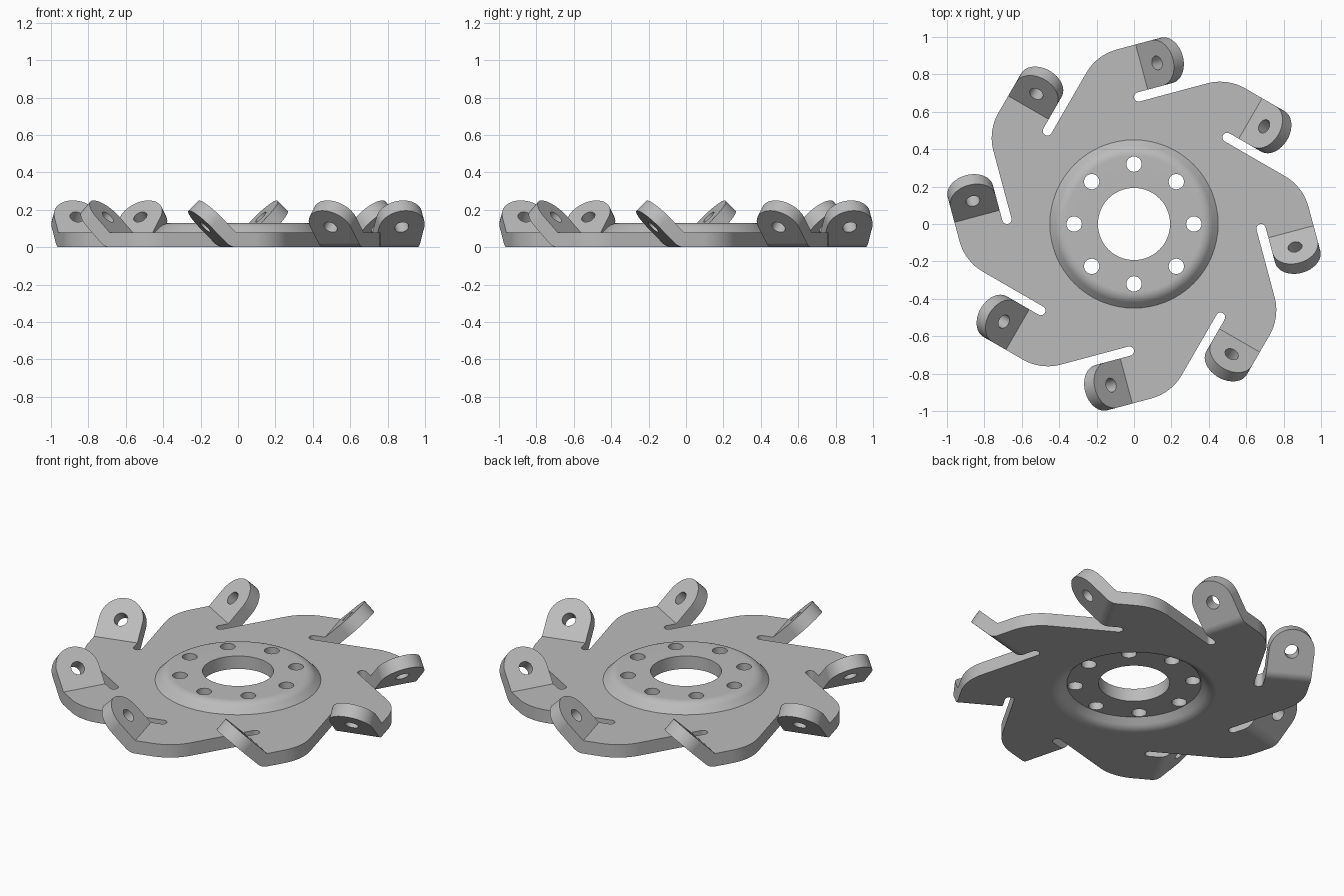
import bpy, bmesh
from math import sin, cos, tan, pi, radians
from mathutils import Matrix, Vector

cube = bpy.data.objects.get("Cube")
if cube:
    bpy.data.objects.remove(cube, do_unlink=True)

COUNT = 8
STEP = 2 * pi / COUNT
T = 0.0775                     # sheet thickness
TOP = 0.13                     # top of the raised hub
BEND = radians(45)
LEAN = radians(15)             # direction of the first tab
HINGE, MID, HALF = 0.257, 0.80, 0.125   # bend line, tab centre line, half width
TAB_LEN = (0.25 - T) / sin(BEND)
SLOT_R, SLOT_END, CORNER_R = 0.025, 0.20, 0.27
HUB_IN, HUB_OUT, BORE = 0.365, 0.45, 0.193

bm = bmesh.new()


def arc(cx, cy, r, a0, a1, n):
    return [(cx + r * cos(a0 + (a1 - a0) * i / n),
             cy + r * sin(a0 + (a1 - a0) * i / n)) for i in range(n + 1)]


def circle(cx, cy, r, n):
    return arc(cx, cy, r, 0, 2 * pi, n)[:-1]


def slab(loops, z0, z1, matrix=Matrix()):
    """Flat outline with holes, given thickness from z0 to z1."""
    levels = []
    normal = matrix.to_3x3() @ Vector((0, 0, 1))
    for z in (z0, z1):
        rings = [[bm.verts.new(matrix @ Vector((x, y, z))) for x, y in loop] for loop in loops]
        edges = [bm.edges.new((r[i - 1], r[i])) for r in rings for i in range(len(r))]
        bmesh.ops.triangle_fill(bm, use_beauty=True, edges=edges, normal=normal)
        levels.append(rings)
    for low, high in zip(*levels):
        for i in range(len(low)):
            bm.faces.new((low[i - 1], low[i], high[i], high[i - 1]))


def lathe(profile, n):
    """Closed (radius, z) profile turned about the z axis."""
    rings = [[bm.verts.new((r * cos(2 * pi * i / n), r * sin(2 * pi * i / n), z))
              for r, z in profile] for i in range(n)]
    for i in range(n):
        a, b = rings[i - 1], rings[i]
        for j in range(len(profile)):
            bm.faces.new((a[j - 1], b[j - 1], b[j], a[j]))


# Plate outline: one bend line, slot and rounded shoulder per sector
outer, inner = MID + HALF, MID - HALF
slot_mid = inner - SLOT_R
edge = slot_mid - SLOT_R
shoulder = (outer - edge * cos(STEP)) / sin(STEP) - CORNER_R * tan(STEP / 2)
sector = [(HINGE, outer), (HINGE, inner)]
sector += arc(SLOT_END, slot_mid, SLOT_R, pi / 2, 3 * pi / 2, 12)
sector += arc(shoulder, edge - CORNER_R, CORNER_R, pi / 2, pi / 2 - STEP, 14)

frames = [Matrix.Rotation(LEAN - STEP * k, 4, 'Z') for k in range(COUNT)]
outline = [(f @ Vector((u, v, 0))).xy for f in frames for u, v in sector]
slab([outline, circle(0, 0, HUB_OUT, 64)], 0, T)

# Raised hub: flat ring with bolt holes, and the stepped rim round it
bolts = [circle(0.32 * cos(STEP * k), 0.32 * sin(STEP * k), 0.041, 24) for k in range(COUNT)]
slab([circle(0, 0, HUB_IN, 64), circle(0, 0, BORE, 64)] + bolts, TOP - T, TOP)
rim = [(HUB_IN, TOP - T)]
rim += arc(HUB_IN, TOP - T, T, pi / 2, pi / 2 - BEND, 8)
rim += [(HUB_OUT, T)]
rim += arc(HUB_OUT, T, T, -pi / 2, -pi / 2 - BEND, 8)
lathe(rim, 64)

# Bent tabs: a curved bend and a round-ended lug with a hole
reach = TAB_LEN - HALF
lug = [(0, -HALF)] + arc(reach, 0, HALF, -pi / 2, pi / 2, 24) + [(0, HALF)]
bend = [(0, 0)] + arc(0, 0, T, -pi / 2, -pi / 2 + BEND, 8)
for f in frames:
    hinge = f @ Matrix.Translation((HINGE, MID, T))
    slab([bend], -HALF, HALF, hinge @ Matrix.Rotation(pi / 2, 4, 'X'))
    slab([lug, circle(reach, 0, 0.038, 24)], -T, 0, hinge @ Matrix.Rotation(-BEND, 4, 'Y'))

# Weld the pieces and drop the walls left inside the sheet
bmesh.ops.remove_doubles(bm, verts=bm.verts, dist=0.0002)
inside = [f for f in bm.faces if len(f.verts) == 4
          and sum(len(e.link_faces) > 2 for e in f.edges) >= 2]
bmesh.ops.delete(bm, geom=inside, context='FACES')
bmesh.ops.recalc_face_normals(bm, faces=bm.faces)

mesh = bpy.data.meshes.new("tabbed_plate")
bm.to_mesh(mesh)
bm.free()
plate = bpy.data.objects.new("tabbed_plate", mesh)
bpy.context.collection.objects.link(plate)

# Plain grey metal
grey = bpy.data.materials.new("light_grey_metal")
grey.use_nodes = True
colour = (0.5, 0.5, 0.5, 1)
grey.diffuse_color = colour
grey.node_tree.nodes["Principled BSDF"].inputs["Base Color"].default_value = colour
mesh.materials.append(grey)

bpy.ops.object.select_all(action='DESELECT')
plate.select_set(True)
bpy.context.view_layer.objects.active = plate
bpy.ops.object.shade_smooth_by_angle(angle=radians(30))
weighted = plate.modifiers.new("even_shading", 'WEIGHTED_NORMAL')
weighted.keep_sharp = True
